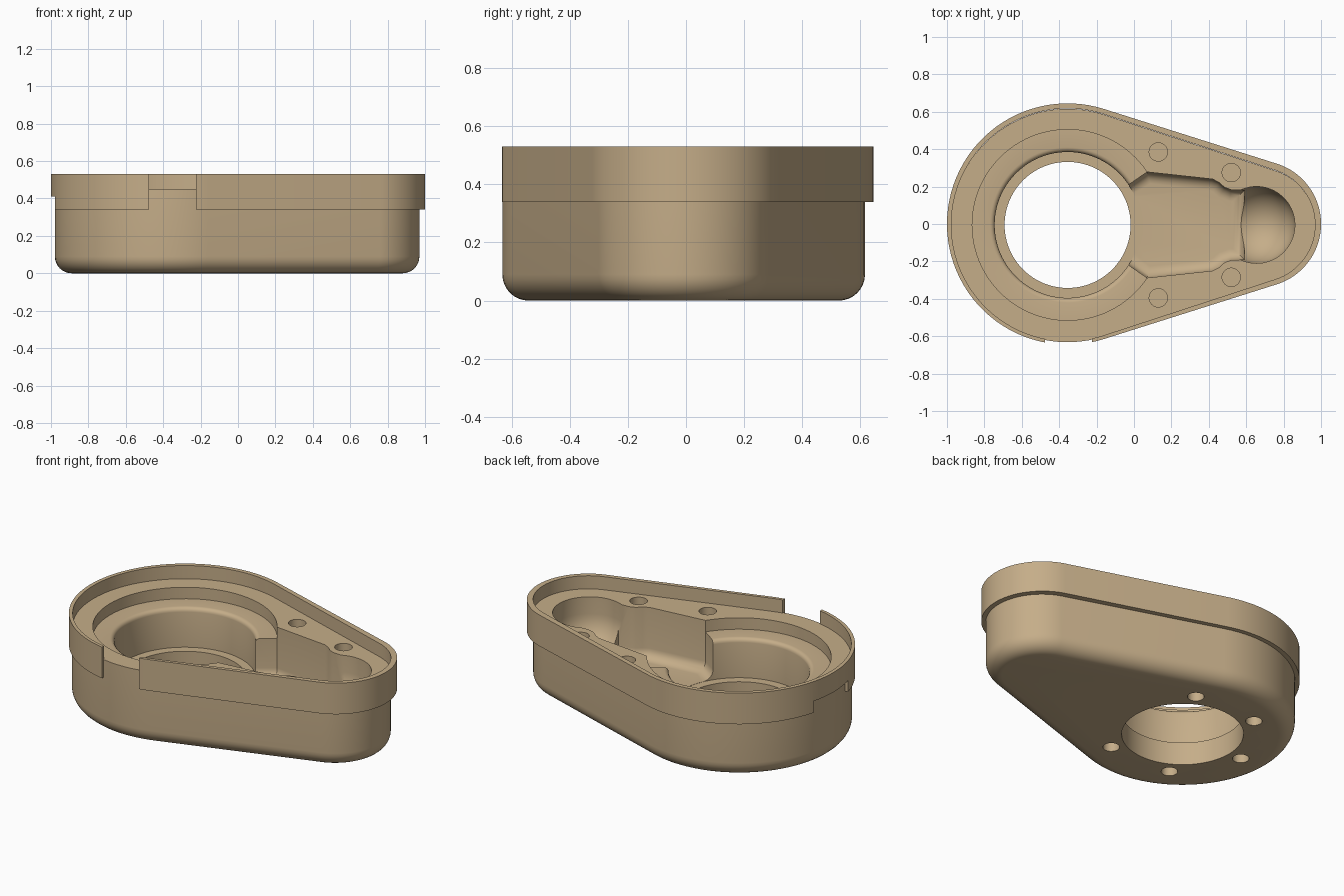
import bpy, bmesh, math
from mathutils import Vector

if "Cube" in bpy.data.objects:
    bpy.data.objects.remove(bpy.data.objects["Cube"])

tan = bpy.data.materials.new("tan_plastic")
tan.diffuse_color = (0.56, 0.42, 0.25, 1)
tan.use_nodes = True
tan.node_tree.nodes["Principled BSDF"].inputs["Base Color"].default_value = tan.diffuse_color
BIG, SMALL, CY = -0.355, 0.662, -0.005   # centres of the two rounded ends


def circle(r, cx=0, cy=0, n=72):
    return [(cx + r * math.cos(2 * math.pi * i / n), cy + r * math.sin(2 * math.pi * i / n)) for i in range(n)]


def teardrop(rb, rs, cy=CY, n=56):
    """Large and small arcs joined by tangent lines, counter-clockwise."""
    t = math.acos((rb - rs) / (SMALL - BIG))
    pts = []
    for cx, r, a0, a1 in ((SMALL, rs, -t, t), (BIG, rb, t, 2 * math.pi - t)):
        for i in range(n + 1):
            a = a0 + (a1 - a0) * i / n
            pts.append((cx + r * math.cos(a), cy + r * math.sin(a)))
    return pts


def inset(poly, d):
    """Move each side of a counter-clockwise polygon inward by d."""
    out = []
    for i, p in enumerate(poly):
        p = Vector(p)
        e1 = (p - Vector(poly[i - 1])).normalized()
        e2 = (Vector(poly[(i + 1) % len(poly)]) - p).normalized()
        n1, n2 = Vector((-e1.y, e1.x)), Vector((-e2.y, e2.x))
        out.append(tuple(p + (n1 + n2) * d / (1 + n1.dot(n2))))
    return out


def loft(name, rings, closed=False):
    """Skin a list of (outline, z); closed joins last ring to first."""
    bm = bmesh.new()
    loops = [[bm.verts.new((x, y, z)) for x, y in pts] for pts, z in rings]
    pairs = list(zip(loops, loops[1:]))
    if closed:
        pairs.append((loops[-1], loops[0]))
    else:
        bm.faces.new(loops[0][::-1])
        bm.faces.new(loops[-1])
    for a, b in pairs:
        n = len(a)
        for i in range(n):
            j = (i + 1) % n
            bm.faces.new((a[i], a[j], b[j], b[i]))
    bmesh.ops.recalc_face_normals(bm, faces=bm.faces)
    me = bpy.data.meshes.new(name)
    bm.to_mesh(me)
    bm.free()
    me.materials.append(tan)
    ob = bpy.data.objects.new(name, me)
    bpy.context.collection.objects.link(ob)
    return ob


def box(x0, x1, y0, y1, z0, z1):
    p = [(x0, y0), (x1, y0), (x1, y1), (x0, y1)]
    return loft("box_cutter", [(p, z0), (p, z1)])


def cut(ob, cutter):
    cutter.hide_render = True
    m = ob.modifiers.new("cut", 'BOOLEAN')
    m.operation, m.solver, m.object = 'DIFFERENCE', 'EXACT', cutter
    bpy.context.view_layer.objects.active = ob
    bpy.ops.object.modifier_apply(modifier=m.name)
    bpy.data.objects.remove(cutter)


def smooth(ob):
    bpy.ops.object.select_all(action='DESELECT')
    ob.select_set(True)
    bpy.context.view_layer.objects.active = ob
    bpy.ops.object.shade_smooth_by_angle(angle=math.radians(32))


# Body with a rounded bottom edge
F = 0.09
rings = []
for i in range(9):
    a = math.pi / 2 * i / 8
    d = F * (1 - math.sin(a))
    rings.append((teardrop(0.624 - d, 0.308 - d, -0.008), F * (1 - math.cos(a))))
rings.append((teardrop(0.624, 0.308, -0.008), 0.45))
body = loft("body", rings)

# Stepped round bore with a rounded ledge lip
prof = [(0.337, -0.1), (0.337, 0.14), (0.39, 0.14), (0.39, 0.355)]
prof += [(0.415 - 0.025 * math.cos(a), 0.355 + 0.025 * math.sin(a)) for a in (0.4, 0.8, 1.2, math.pi / 2)]
prof += [(0.51, 0.38), (0.51, 0.6)]
cut(body, loft("bore_cutter", [(circle(r, BIG, CY, 96), z) for r, z in prof]))

# Tapered channel with a filleted floor
half = [(-0.2, 0.17), (-0.05, 0.2), (0.07, 0.283), (0.42, 0.245), (0.455, 0.227),
        (0.485, 0.2), (0.52, 0.188), (0.59, 0.185)]
poly = [(x, CY - y) for x, y in half] + [(x, CY + y) for x, y in reversed(half)]
rings = []
for i in range(7):
    a = math.pi / 2 * i / 6
    rings.append((inset(poly, 0.06 * (1 - math.sin(a))), 0.141 + 0.06 * (1 - math.cos(a))))
rings.append((poly, 0.6))
cut(body, loft("channel_cutter", rings))

# Round pocket with a bowl-shaped bottom
R = 0.205
rings = [(circle(R * math.sin(a), 0.655, CY), 0.142 + R * (1 - math.cos(a)))
         for a in [math.pi / 2 * (i + 0.4) / 12.4 for i in range(13)]]
rings.append((circle(R, 0.655, CY), 0.6))
cut(body, loft("bowl_cutter", rings))

# Screw holes in the top face, blind holes in the underside
for x, y in ((0.13, 0.39), (0.52, 0.28)):
    for s in (-1, 1):
        c = circle(0.049, x, CY + s * y, 32)
        cut(body, loft("screw_cutter", [(c, 0.32), (c, 0.6)]))
for k in range(1, 6):
    a = math.radians(60 * k)
    c = circle(0.046, BIG + 0.42 * math.cos(a), CY + 0.42 * math.sin(a), 32)
    cut(body, loft("foot_cutter", [(c, -0.1), (c, 0.09)]))
smooth(body)

# Thin raised rim around the top
outer, inner = teardrop(0.645, 0.338, 0), teardrop(0.622, 0.306, -0.004)
rim = loft("rim", [(outer, 0.34), (outer, 0.53), (inner, 0.53), (inner, 0.34)], closed=True)
cut(rim, box(-0.475, -0.225, -0.9, -0.4, 0.2, 0.7))      # front gap
cut(rim, box(-1.2, -0.85, -0.165, 0.165, 0.2, 0.41))     # side slot
smooth(rim)
